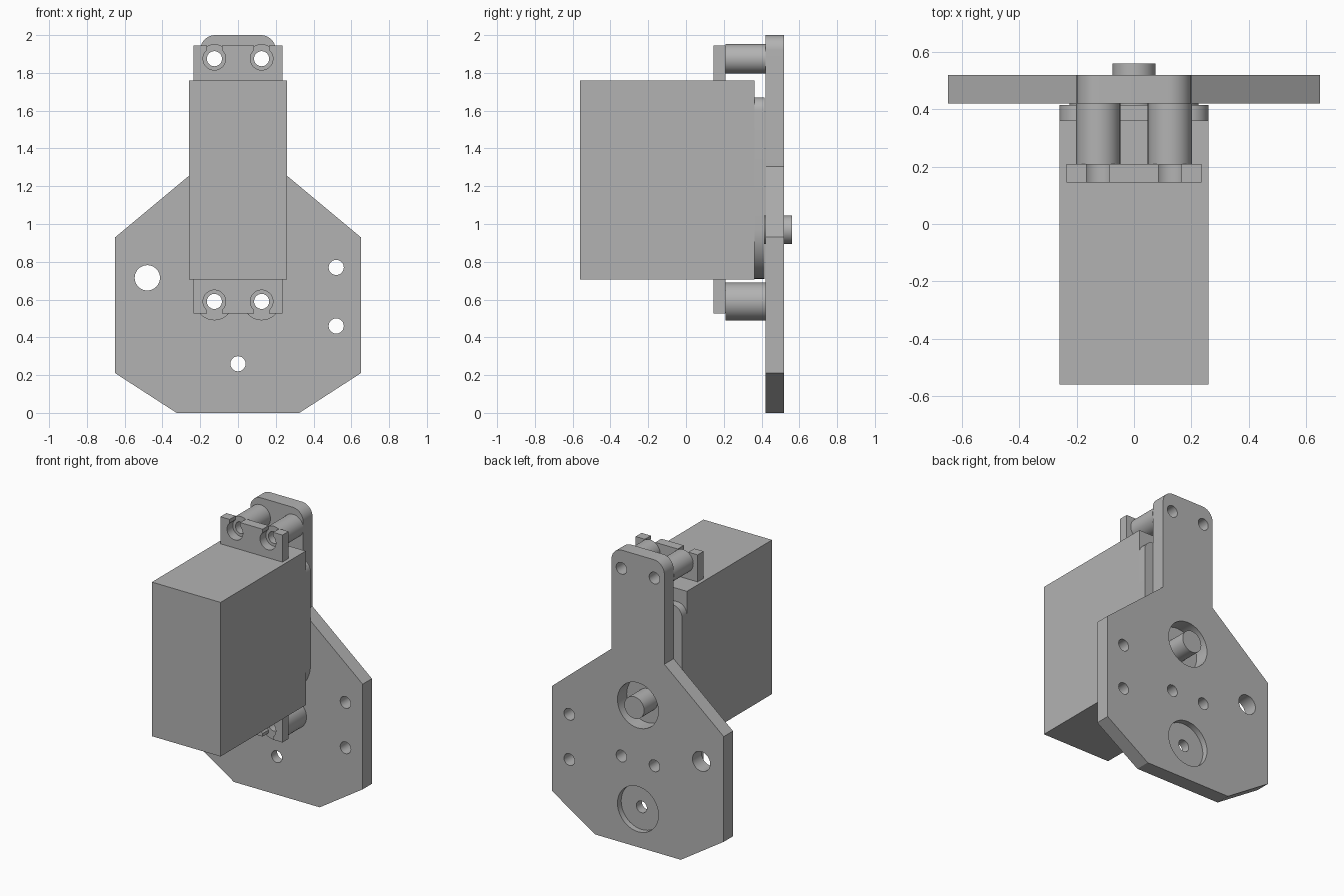
import bpy, bmesh
from math import sin, cos, pi, radians

if "Cube" in bpy.data.objects:
    bpy.data.objects.remove(bpy.data.objects["Cube"], do_unlink=True)

grey = bpy.data.materials.new("plain_grey")
grey.use_nodes = True
grey.diffuse_color = (0.45, 0.45, 0.45, 1)
grey.node_tree.nodes["Principled BSDF"].inputs["Base Color"].default_value = grey.diffuse_color


def arc(cx, cz, r, start, end, steps):
    """Points on an arc in the x-z plane, angles in degrees."""
    angles = [radians(start + (end - start) * i / steps) for i in range(steps + 1)]
    return [(cx + r * cos(a), cz + r * sin(a)) for a in angles]


def prism(name, outline, y0, y1):
    """Extrude an x-z outline from y0 to y1."""
    bm = bmesh.new()
    face = bm.faces.new([bm.verts.new((x, y0, z)) for x, z in outline])
    ext = bmesh.ops.extrude_face_region(bm, geom=[face])
    moved = [v for v in ext["geom"] if isinstance(v, bmesh.types.BMVert)]
    bmesh.ops.translate(bm, verts=moved, vec=(0, y1 - y0, 0))
    bmesh.ops.recalc_face_normals(bm, faces=bm.faces)
    mesh = bpy.data.meshes.new(name)
    bm.to_mesh(mesh)
    bm.free()
    mesh.materials.append(grey)
    obj = bpy.data.objects.new(name, mesh)
    bpy.context.collection.objects.link(obj)
    return obj


def rod(name, x, z, r, y0, y1):
    return prism(name, arc(x, z, r, 0, 360, 40)[:-1], y0, y1)


def block(name, x0, x1, y0, y1, z0, z1):
    return prism(name, [(x0, z0), (x1, z0), (x1, z1), (x0, z1)], y0, y1)


def activate(obj):
    bpy.ops.object.select_all(action="DESELECT")
    obj.select_set(True)
    bpy.context.view_layer.objects.active = obj


def cut(obj, cutters):
    """Subtract the cutters one by one, then remove them."""
    activate(obj)
    for cutter in cutters:
        mod = obj.modifiers.new("cut", "BOOLEAN")
        mod.operation = "DIFFERENCE"
        mod.solver = "EXACT"
        mod.object = cutter
        bpy.ops.object.modifier_apply(modifier=mod.name)
        bpy.data.objects.remove(cutter, do_unlink=True)


def smooth(obj):
    activate(obj)
    bpy.ops.object.shade_smooth_by_angle(angle=radians(30))


FRONT, BACK = 0.42, 0.52          # mounting plate faces
SHAFT_Z = 0.97
SCREW_X, TOP_Z, LOW_Z = 0.125, 1.875, 0.59
BORE = 0.04

# Mounting plate: wide faceted base with a rounded neck
half = [(0.325, 0), (0.65, 0.21), (0.65, 0.93), (0.2, 1.305)]
half += arc(0.12, 1.92, 0.08, 0, 90, 10)
plate = prism("mounting_plate", half + [(-x, z) for x, z in reversed(half)], FRONT, BACK)
holes = [(-0.48, 0.715, 0.067), (0.52, 0.77, BORE), (0.52, 0.46, BORE),
         (0, 0.26, BORE), (0, SHAFT_Z, 0.155)]
holes += [(sx * SCREW_X, z, BORE) for sx in (-1, 1) for z in (TOP_Z, LOW_Z)]
cutters = [rod("hole_cutter", x, z, r, FRONT - 0.1, BACK + 0.1) for x, z, r in holes]
cutters.append(rod("recess_cutter", 0, 0.26, 0.155, BACK - 0.04, BACK + 0.1))
cut(plate, cutters)
smooth(plate)

# Motor housing, gear cover and output shaft
block("motor_housing", -0.26, 0.26, -0.56, 0.362, 0.705, 1.76)
cover = arc(0, SHAFT_Z, 0.26, 180, 360, 32)
cover += arc(0.19, 1.6, 0.07, 0, 90, 8) + arc(-0.19, 1.6, 0.07, 90, 180, 8)
smooth(prism("gear_cover", cover, 0.36, 0.415))
smooth(rod("output_shaft", 0, SHAFT_Z, 0.075, 0.41, 0.56))

# Mounting tabs with slotted screw holes, and hollow standoffs behind them
for label, z, z0, z1, way, radius in (("upper", TOP_Z, 1.76, 1.945, 1, 0.077),
                                      ("lower", LOW_Z, 0.525, 0.705, -1, 0.1)):
    tab = block(label + "_tab", -0.235, 0.235, 0.145, 0.21, z0, z1)
    cutters = []
    for sx in (-1, 1):
        x = sx * SCREW_X
        cutters.append(rod("screw_cutter", x, z, 0.06, 0.1, 0.3))
        ends = sorted((z, z + way * 0.2))
        cutters.append(block("slot_cutter", x - 0.04, x + 0.04, 0.1, 0.3, *ends))
        side = "left" if sx > 0 else "right"
        post = rod(f"{label}_{side}_standoff", x, z, radius, 0.208, FRONT)
        cut(post, [rod("bore_cutter", x, z, BORE, 0.1, 0.5)])
        smooth(post)
    cut(tab, cutters)
    smooth(tab)
